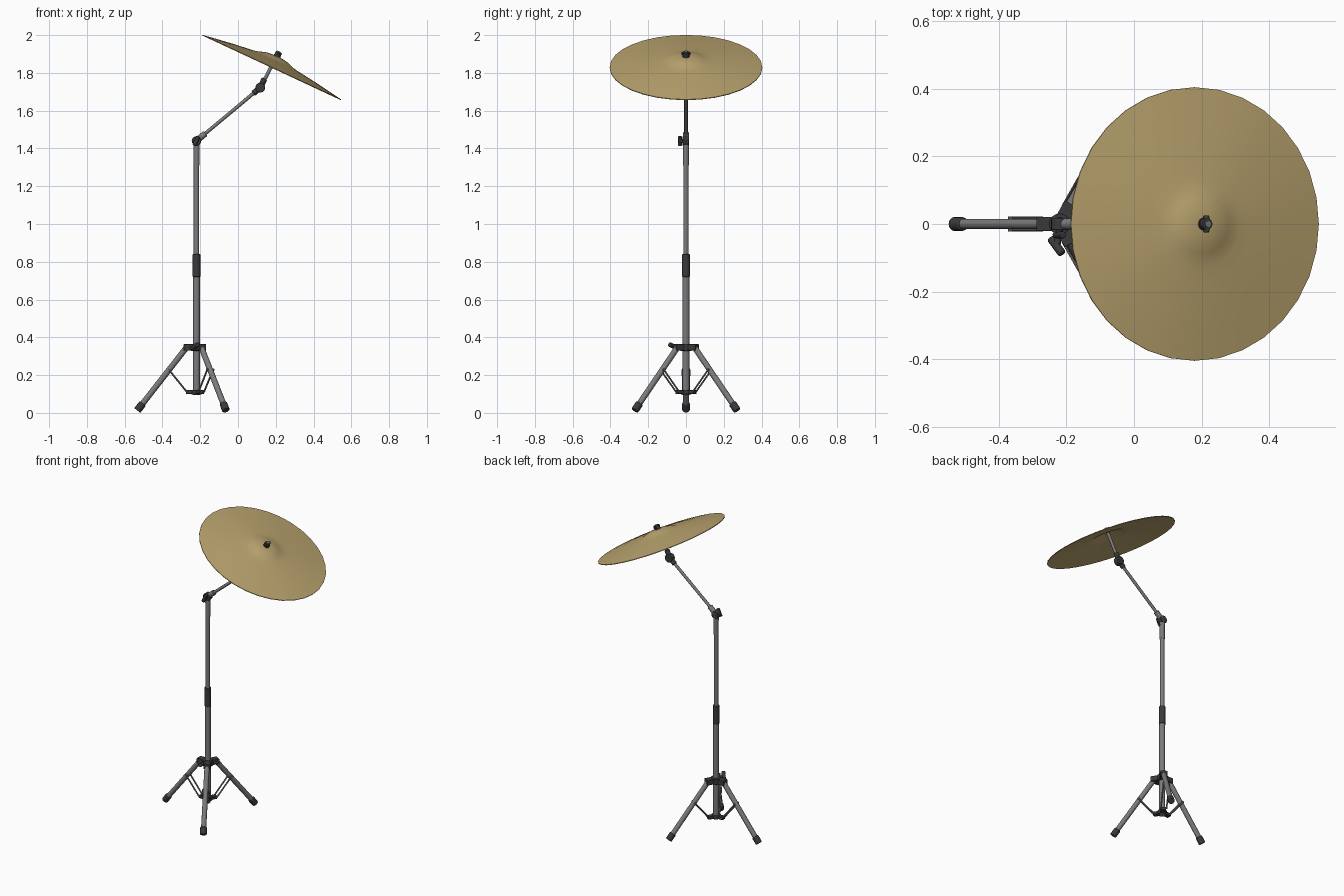
import bpy, bmesh, math
from mathutils import Vector, Matrix

if "Cube" in bpy.data.objects:
    bpy.data.objects.remove(bpy.data.objects["Cube"])


def material(name, rgb):
    m = bpy.data.materials.new(name)
    m.diffuse_color = (*rgb, 1)
    m.use_nodes = True
    m.node_tree.nodes["Principled BSDF"].inputs["Base Color"].default_value = m.diffuse_color
    return m


BRASS = material("brass", (0.50, 0.375, 0.16))
STEEL = material("steel grey", (0.20, 0.20, 0.205))
BLACK = material("black plastic", (0.042, 0.042, 0.044))


def finish(name, bm, mat, matrix=None, bevel=0):
    bmesh.ops.recalc_face_normals(bm, faces=bm.faces)
    me = bpy.data.meshes.new(name)
    bm.to_mesh(me)
    bm.free()
    me.materials.append(mat)
    ob = bpy.data.objects.new(name, me)
    bpy.context.collection.objects.link(ob)
    if matrix:
        ob.matrix_world = matrix
    if bevel:
        mod = ob.modifiers.new("bevel", 'BEVEL')
        mod.width, mod.segments, mod.limit_method = bevel, 2, 'ANGLE'
    bpy.ops.object.select_all(action='DESELECT')
    ob.select_set(True)
    bpy.context.view_layer.objects.active = ob
    bpy.ops.object.shade_smooth_by_angle(angle=math.radians(35))
    return ob


def along(p, q):
    """Matrix at the middle of p-q with z pointing along it."""
    p, q = Vector(p), Vector(q)
    return Matrix.Translation((p + q) / 2) @ (q - p).to_track_quat('Z', 'Y').to_matrix().to_4x4()


def rod(name, p, q, r, mat, r2=None, sides=16, bevel=0):
    bm = bmesh.new()
    bmesh.ops.create_cone(bm, cap_ends=True, segments=sides, radius1=r,
                          radius2=r if r2 is None else r2,
                          depth=(Vector(q) - Vector(p)).length)
    return finish(name, bm, mat, along(p, q), bevel)


def box(name, centre, size, mat, turn=Matrix(), bevel=0.003):
    bm = bmesh.new()
    bmesh.ops.create_cube(bm, size=1)
    bmesh.ops.scale(bm, vec=size, verts=bm.verts)
    return finish(name, bm, mat, turn @ Matrix.Translation(centre), bevel)


def lathe(name, profile, mat, matrix, sides=32):
    bm = bmesh.new()
    vs = [bm.verts.new((r, 0, z)) for r, z in profile]
    es = [bm.edges.new(e) for e in zip(vs, vs[1:])]
    bmesh.ops.spin(bm, geom=vs + es, axis=(0, 0, 1), cent=(0, 0, 0),
                   angle=2 * math.pi, steps=sides)
    bmesh.ops.remove_doubles(bm, verts=bm.verts, dist=1e-5)
    return finish(name, bm, mat, matrix)


PX = -0.22  # x of the pole

# Central pole
rod("lower_tube", (PX, 0, 0.095), (PX, 0, 0.75), 0.018, STEEL)
rod("height_sleeve", (PX, 0, 0.72), (PX, 0, 0.84), 0.0205, BLACK, bevel=0.003)
rod("upper_tube", (PX, 0, 0.8), (PX, 0, 1.42), 0.0145, STEEL)
rod("upper_collar", (PX, 0, 1.31), (PX, 0, 1.405), 0.0155, STEEL)

# Tripod: hub arms, legs, feet and paired braces
rod("upper_hub", (PX, 0, 0.328), (PX, 0, 0.366), 0.031, BLACK, bevel=0.003)
rod("lower_hub", (PX, 0, 0.098), (PX, 0, 0.122), 0.028, BLACK, bevel=0.003)
top, end = Vector((0.052, 0, 0.347)), Vector((0.313, 0, 0.013))
for i in range(3):
    t = Matrix.Translation((PX, 0, 0)) @ Matrix.Rotation(math.pi + i * math.tau / 3, 4, 'Z')
    n = f"_{i + 1}"
    box("hub_bracket" + n, (0.045, 0, 0.347), (0.046, 0.042, 0.034), BLACK, t)
    box("lower_bracket" + n, (0.038, 0, 0.11), (0.036, 0.03, 0.02), BLACK, t)
    rod("leg" + n, t @ top, t @ end.lerp(top, 0.03), 0.0155, STEEL)
    rod("foot" + n, t @ end.lerp(top, 0.11), t @ end, 0.0205, BLACK, bevel=0.004)
    rod("brace_pin" + n, t @ Vector((0.145, -0.022, 0.228)), t @ Vector((0.145, 0.022, 0.228)),
        0.007, STEEL, sides=10)
    for s in (-1, 1):
        rod(f"brace{n}_{'left' if s < 0 else 'right'}", t @ Vector((0.05, s * 0.017, 0.11)),
            t @ Vector((0.147, s * 0.018, 0.23)), 0.0048, STEEL, sides=8)

# Hub wing bolt
rod("hub_bolt", (PX, -0.015, 0.347), (PX - 0.008, -0.062, 0.351), 0.011, BLACK)
rod("hub_wing", (-0.246, -0.042, 0.338), (-0.212, -0.088, 0.364), 0.0125, BLACK, bevel=0.004)

# Boom joint on top of the pole
J = Vector((PX, 0, 1.44))
T = Vector((0.118, 0, 1.722))
rod("boom_neck", (PX, 0, 1.40), (PX, 0, 1.435), 0.0165, STEEL)
rod("boom_joint", J + Vector((0, -0.018, 0)), J + Vector((0, 0.016, 0)), 0.025, BLACK, bevel=0.003)
rod("boom_bolt", J + Vector((0, -0.036, 0)), J, 0.011, BLACK)
rod("boom_wing", J + Vector((-0.012, -0.032, -0.024)), J + Vector((0.010, -0.032, 0.024)),
    0.0105, BLACK, bevel=0.003)
rod("boom_clamp", J, J.lerp(T, 0.14), 0.0165, STEEL, bevel=0.003)
rod("boom_arm", J, T, 0.0095, STEEL)

# Cymbal tilter and its post
tilt = Matrix.Translation((0.18, 0, 1.83)) @ Matrix.Rotation(math.radians(25), 4, 'Y')
up = Vector((math.sin(math.radians(25)), 0, math.cos(math.radians(25))))
rod("tilter_socket", T.lerp(J, 0.11), T, 0.0155, BLACK, bevel=0.003)
rod("tilter_joint", T + Vector((0, -0.018, 0)), T + Vector((0, 0.018, 0)), 0.026, BLACK, bevel=0.003)
rod("tilter_cup", T, T + up * 0.052, 0.0155, BLACK, bevel=0.003)
rod("cymbal_post", T, tilt @ Vector((0, 0, 0.092)), 0.0095, STEEL)

# Cymbal: bell and bowed plate, lathed with a thin edge
surface = [(0, 0.064), (0.03, 0.063), (0.06, 0.059), (0.085, 0.051), (0.105, 0.044),
           (0.13, 0.039), (0.17, 0.034), (0.24, 0.025), (0.32, 0.013), (0.404, 0.0)]
under = [(r, z - 0.004) for r, z in reversed(surface)]
lathe("cymbal", surface + under, BRASS, tilt)

# Felt washer and wing nut
rod("cymbal_washer", tilt @ Vector((0, 0, 0.062)), tilt @ Vector((0, 0, 0.07)), 0.019, BLACK)
rod("cymbal_nut", tilt @ Vector((0, 0, 0.068)), tilt @ Vector((0, 0, 0.088)), 0.017, BLACK, bevel=0.002)
box("cymbal_nut_wings", (0, 0, 0.08), (0.014, 0.05, 0.016), BLACK, tilt)
